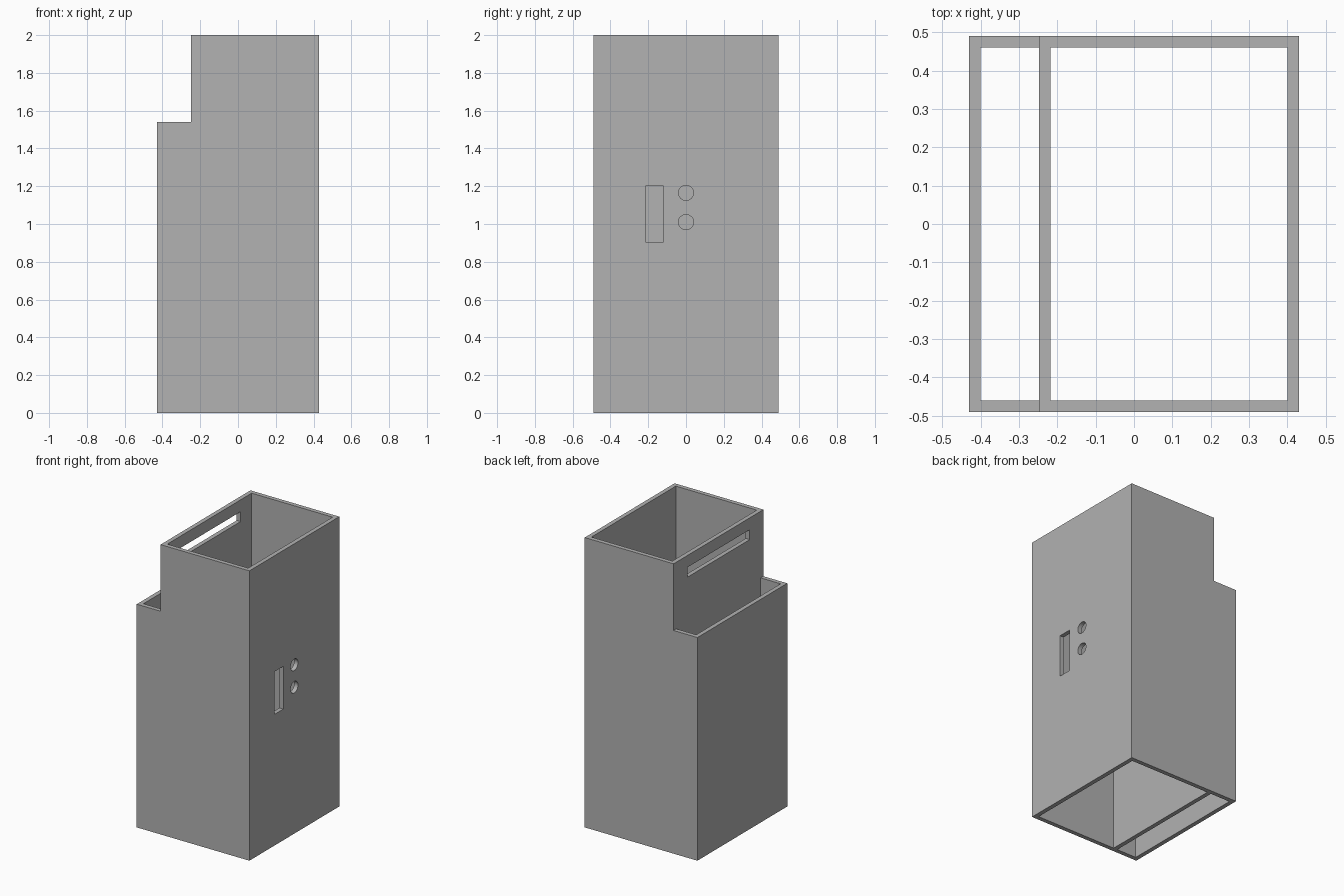
import bpy
import bmesh
from math import pi
from mathutils import Matrix, Vector

old = bpy.data.objects.get("Cube")
if old:
    bpy.data.objects.remove(old, do_unlink=True)

HALF_X, HALF_Y, TOP = 0.43, 0.49, 2.0
STEP_X, STEP_Z = -0.248, 1.54
WALL = 0.03

grey = bpy.data.materials.new("plain grey")
grey.use_nodes = True
colour = (0.445, 0.445, 0.445, 1)
grey.diffuse_color = colour
grey.node_tree.nodes["Principled BSDF"].inputs["Base Color"].default_value = colour


def make_object(name, bm):
    bmesh.ops.recalc_face_normals(bm, faces=bm.faces)
    mesh = bpy.data.meshes.new(name)
    bm.to_mesh(mesh)
    bm.free()
    mesh.materials.append(grey)
    obj = bpy.data.objects.new(name, mesh)
    bpy.context.collection.objects.link(obj)
    return obj


def box(name, low, high):
    low, high = Vector(low), Vector(high)
    bm = bmesh.new()
    place = Matrix.Translation((low + high) / 2) @ Matrix.Diagonal((*(high - low), 1))
    bmesh.ops.create_cube(bm, size=1, matrix=place)
    return make_object(name, bm)


def round_hole(name, y, z, radius):
    bm = bmesh.new()
    place = Matrix.Translation((HALF_X, y, z)) @ Matrix.Rotation(pi / 2, 4, "Y")
    bmesh.ops.create_cone(bm, cap_ends=True, segments=40, radius1=radius,
                          radius2=radius, depth=0.2, matrix=place)
    return make_object(name, bm)


# Stepped outer body, extruded front to back
bm = bmesh.new()
outline = [(-HALF_X, 0), (HALF_X, 0), (HALF_X, TOP), (STEP_X, TOP),
           (STEP_X, STEP_Z), (-HALF_X, STEP_Z)]
face = bm.faces.new([bm.verts.new((x, -HALF_Y, z)) for x, z in outline])
extruded = bmesh.ops.extrude_face_region(bm, geom=[face])["geom"]
bmesh.ops.translate(bm, vec=(0, 2 * HALF_Y, 0),
                    verts=[v for v in extruded if isinstance(v, bmesh.types.BMVert)])
housing = make_object("housing", bm)

# Two open wells, leaving thin walls and a divider, then the wall openings
inner_x, inner_y = HALF_X - WALL, HALF_Y - WALL
divider_x = STEP_X + WALL
cutters = [
    box("main_well", (divider_x, -inner_y, -0.1), (inner_x, inner_y, TOP + 0.1)),
    box("side_well", (-inner_x, -inner_y, -0.1), (STEP_X, inner_y, STEP_Z + 0.1)),
    box("divider_slot", (STEP_X - 0.05, -0.34, 1.85), (divider_x + 0.05, 0.34, 1.918)),
    box("switch_slot", (inner_x - 0.05, -0.215, 0.905), (HALF_X + 0.05, -0.12, 1.2)),
    round_hole("upper_button_hole", 0, 1.165, 0.04),
    round_hole("lower_button_hole", 0, 1.01, 0.04),
]

bpy.context.view_layer.objects.active = housing
for cutter in cutters:
    cut = housing.modifiers.new(cutter.name, "BOOLEAN")
    cut.operation = "DIFFERENCE"
    cut.solver = "EXACT"
    cut.object = cutter
    bpy.ops.object.modifier_apply(modifier=cut.name)
    bpy.data.objects.remove(cutter, do_unlink=True)

# Smooth the round hole walls and keep the box edges sharp
bpy.ops.object.select_all(action="DESELECT")
housing.select_set(True)
bpy.ops.object.shade_smooth_by_angle(angle=pi / 6)
